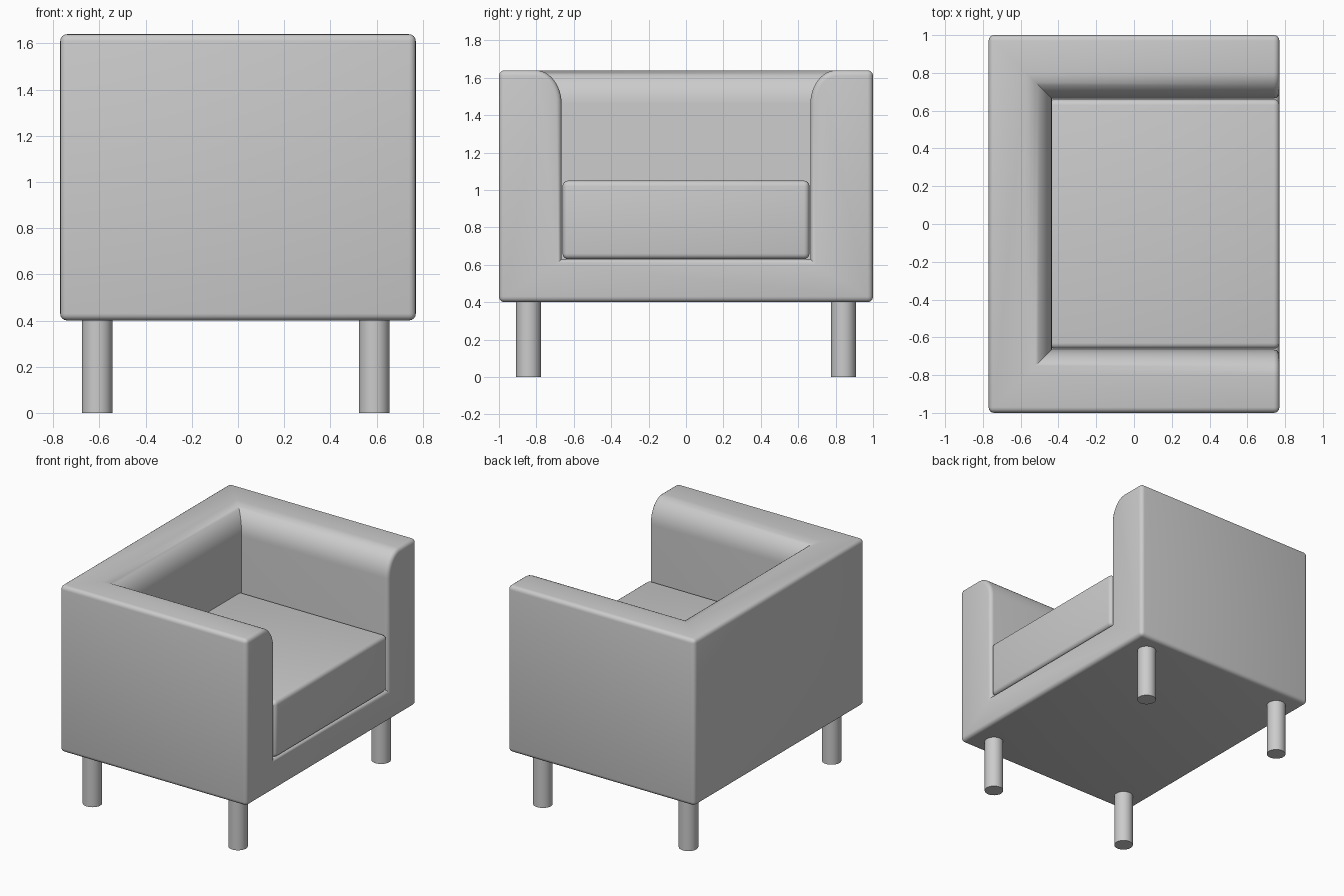
import bpy, bmesh, math
from mathutils import Matrix, Vector

if "Cube" in bpy.data.objects:
    bpy.data.objects.remove(bpy.data.objects["Cube"], do_unlink=True)

fabric = bpy.data.materials.new("light grey")
fabric.use_nodes = True
GREY = (0.6, 0.6, 0.6, 1)
fabric.diffuse_color = GREY
fabric.node_tree.nodes["Principled BSDF"].inputs["Base Color"].default_value = GREY

HX, HY = 0.77, 1.0                  # half depth and half width of the body
BOTTOM, FLOOR, TOP = 0.4, 0.63, 1.64
WALL = 0.335                        # thickness of arms and back


def finish(bm, name):
    bmesh.ops.recalc_face_normals(bm, faces=bm.faces)
    mesh = bpy.data.meshes.new(name)
    bm.to_mesh(mesh)
    bm.free()
    obj = bpy.data.objects.new(name, mesh)
    bpy.context.collection.objects.link(obj)
    mesh.materials.append(fabric)
    bpy.ops.object.select_all(action="DESELECT")
    obj.select_set(True)
    bpy.context.view_layer.objects.active = obj
    bpy.ops.object.shade_smooth_by_angle(angle=math.radians(35))
    return obj


def soften(bm, width):
    """Round every sharp outward edge."""
    bmesh.ops.recalc_face_normals(bm, faces=bm.faces)
    sharp = [e for e in bm.edges if e.calc_face_angle_signed(0) > 1]
    bmesh.ops.bevel(bm, geom=sharp, offset=width, segments=4, profile=0.5,
                    affect="EDGES", clamp_overlap=True)


# Body: wall profile (inward distance, height) with a rounded inner shoulder,
# swept round a U with mitred back corners
profile = [(0, BOTTOM), (0, TOP)]
for i in range(13):
    a = math.pi / 2 * (1 - i / 12)
    profile.append((WALL - 0.14 + 0.14 * math.cos(a), TOP - 0.18 + 0.18 * math.sin(a)))
profile.append((WALL, FLOOR))

stations = [lambda d: (HX, -HY + d), lambda d: (-HX + d, -HY + d),
            lambda d: (-HX + d, HY - d), lambda d: (HX, HY - d)]
bm = bmesh.new()
rings = [[bm.verts.new((*place(d), z)) for d, z in profile] for place in stations]
for r, s in zip(rings, rings[1:]):
    for i in range(len(profile) - 1):
        bm.faces.new((r[i], r[i + 1], s[i + 1], s[i]))
bm.faces.new([r[0] for r in rings])             # underside
bm.faces.new([r[-1] for r in rings])            # seat floor
bm.faces.new(rings[0] + rings[-1][::-1])        # U-shaped open end
soften(bm, 0.03)
finish(bm, "body")

# Seat cushion
low = Vector((-HX + WALL - 0.015, -HY + WALL + 0.005, FLOOR))
high = Vector((HX, HY - WALL - 0.005, 1.05))
bm = bmesh.new()
bmesh.ops.create_cube(bm, size=1, matrix=Matrix.Translation((low + high) / 2)
                      @ Matrix.Diagonal((*(high - low), 1)))
soften(bm, 0.03)
finish(bm, "seat_cushion")

# Legs
for x, end in ((-0.61, "back"), (0.59, "front")):
    for side, label in ((-1, "right"), (1, "left")):
        bm = bmesh.new()
        bmesh.ops.create_cone(bm, cap_ends=True, segments=32, radius1=0.066, radius2=0.066,
                              depth=0.42, matrix=Matrix.Translation((x, side * 0.842, 0.21)))
        finish(bm, f"{end}_{label}_leg")
